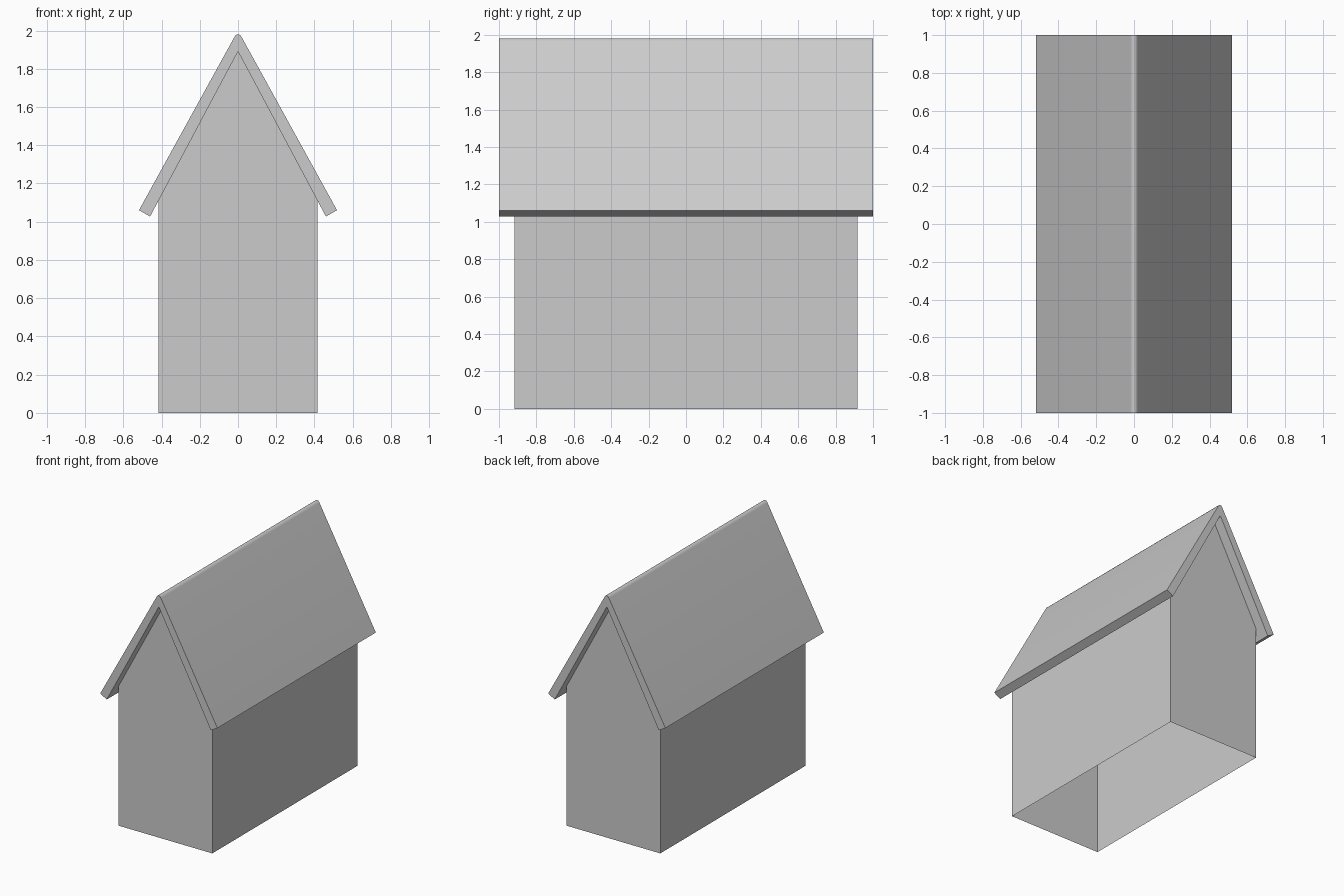
import bpy
import bmesh
import math

cube = bpy.data.objects.get("Cube")
if cube:
    bpy.data.objects.remove(cube, do_unlink=True)

grey = bpy.data.materials.new("plain grey")
grey.use_nodes = True
colour = (0.6, 0.6, 0.6, 1)
grey.diffuse_color = colour
grey.node_tree.nodes["Principled BSDF"].inputs["Base Color"].default_value = colour


def extruded(name, profile, half_length, open_edges=()):
    """Extrude an x-z profile along y, capped at both ends, skipping the open edges."""
    bm = bmesh.new()
    front = [bm.verts.new((x, -half_length, z)) for x, z in profile]
    back = [bm.verts.new((x, half_length, z)) for x, z in profile]
    bm.faces.new(front)
    bm.faces.new(back[::-1])
    count = len(profile)
    for i in range(count):
        if i not in open_edges:
            j = (i + 1) % count
            bm.faces.new((front[j], front[i], back[i], back[j]))
    mesh = bpy.data.meshes.new(name)
    bm.to_mesh(mesh)
    bm.free()
    mesh.materials.append(grey)
    obj = bpy.data.objects.new(name, mesh)
    bpy.context.collection.objects.link(obj)
    return obj


# Thin gabled walls, open below and under the roof
walls = [(-0.415, 0), (0.415, 0), (0.415, 1.112), (0, 1.89), (-0.415, 1.112)]
extruded("house_walls", walls, 0.917, open_edges=(0, 2, 3))

# Folded roof slab with a small rounded ridge
right_half = [(0.46, 1.027), (0.518, 1.06), (0.02, 1.964), (0.011, 1.977)]
left_half = [(-x, z) for x, z in reversed(right_half)]
roof = extruded("roof", [(0, 1.89)] + right_half + [(0, 1.98)] + left_half, 1.0)
# the inner fold reads counter-clockwise from the front
bpy.ops.object.select_all(action="DESELECT")
roof.select_set(True)
bpy.context.view_layer.objects.active = roof
bpy.ops.object.shade_smooth_by_angle(angle=math.radians(60))
